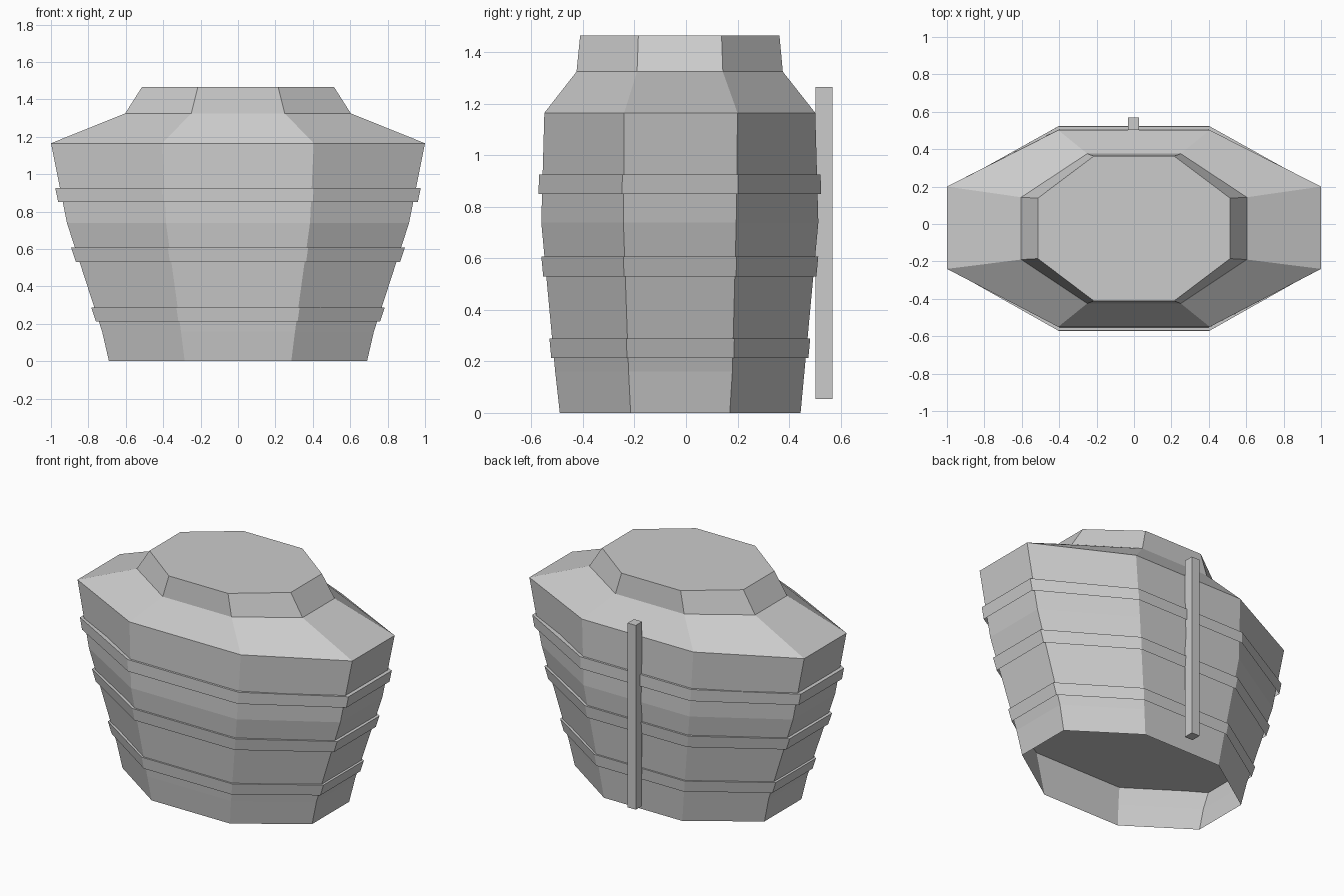
import bpy, bmesh

if "Cube" in bpy.data.objects:
    bpy.data.objects.remove(bpy.data.objects["Cube"])

# Body profile: z, side x, side y front/back, face x, face y front/back
RINGS = [
    (0.00, 0.69, -0.215, 0.170, 0.285, -0.490, 0.445),
    (0.16, 0.727, -0.223, 0.180, 0.305, -0.508, 0.460),
    (0.74, 0.915, -0.243, 0.195, 0.385, -0.562, 0.514),
    (1.165, 1.00, -0.240, 0.200, 0.405, -0.550, 0.502),
    (1.325, 0.603, -0.190, 0.143, 0.250, -0.425, 0.376),
    (1.465, 0.514, -0.185, 0.138, 0.215, -0.411, 0.363),
]


def octagon(ring, grow=1.0):
    z, sx, sf, sb, fx, ff, fb = ring
    half = [(fx, ff), (sx, sf), (sx, sb), (fx, fb)]
    pts = half + [(-x, y) for x, y in reversed(half)]
    cy = -0.024
    return [(x * grow, cy + (y - cy) * grow, z) for x, y in pts]


def ring_at(z):
    for a, b in zip(RINGS, RINGS[1:]):
        if a[0] <= z <= b[0]:
            t = (z - a[0]) / (b[0] - a[0])
            return [p + (q - p) * t for p, q in zip(a, b)]


def loft(name, sections):
    """Skin octagons from bottom to top; open below, capped on top."""
    bm = bmesh.new()
    rows = [[bm.verts.new(p) for p in s] for s in sections]
    for lo, hi in zip(rows, rows[1:]):
        for i in range(8):
            j = (i + 1) % 8
            bm.faces.new((lo[i], lo[j], hi[j], hi[i]))
    bm.faces.new(rows[-1])
    mesh = bpy.data.meshes.new(name)
    bm.to_mesh(mesh)
    bm.free()
    obj = bpy.data.objects.new(name, mesh)
    bpy.context.collection.objects.link(obj)
    return obj


# Main shell with shoulders and neck
loft("torso_shell", [octagon(r) for r in RINGS])

# Three raised bands that follow the shell
for i, (z0, z1, grow) in enumerate([(0.213, 0.288, 1.021),
                                    (0.53, 0.608, 1.023),
                                    (0.85, 0.926, 1.026)]):
    loft(f"band_{i + 1}", [octagon(ring_at(z), grow) for z in (z0, z1)])

# Upright bar on the back
bpy.ops.mesh.primitive_cube_add(size=1, location=(-0.003, 0.536, 0.66))
bar = bpy.context.object
bar.name = "back_bar"
bar.scale = (0.06, 0.066, 1.212)
